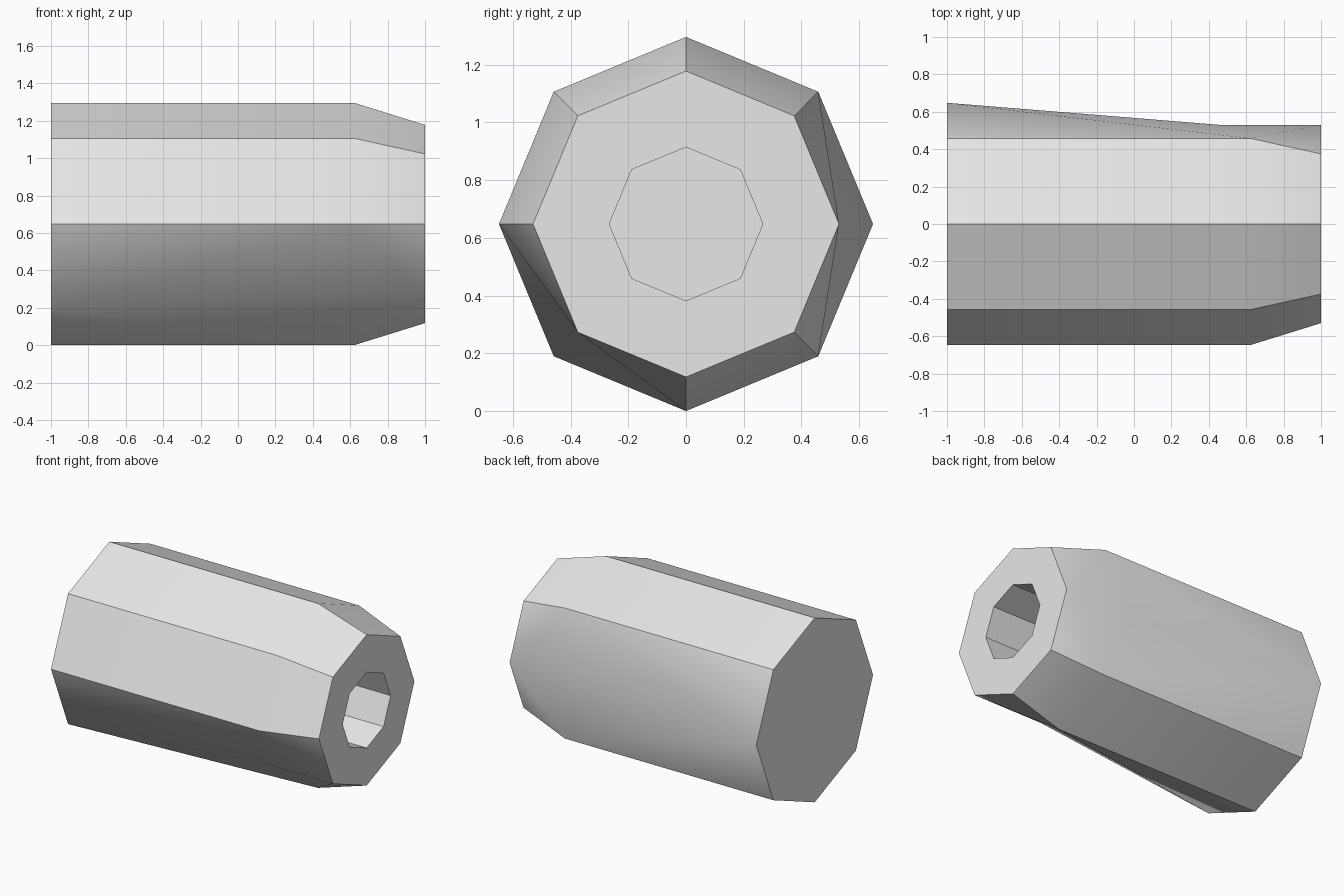
import bpy, bmesh, math

cube = bpy.data.objects.get("Cube")
if cube:
    bpy.data.objects.remove(cube, do_unlink=True)

SIDES = 8
R_BODY, R_NOSE, R_BORE = 0.648, 0.53, 0.266
X_BACK, X_SHOULDER, X_DENT, X_NOSE, X_FLOOR = -1.0, 0.62, 0.46, 1.0, 0.4
DENTS = {0, 5}  # shoulder corners pushed in to the nose radius

grey = bpy.data.materials.new("light grey")
grey.use_nodes = True
colour = (0.8, 0.8, 0.8, 1.0)
grey.diffuse_color = colour
grey.node_tree.nodes["Principled BSDF"].inputs["Base Color"].default_value = colour

bm = bmesh.new()


def ring(x, radius, dents=()):
    """Octagon of vertices around the long axis, with optional dented corners."""
    verts = []
    for i in range(SIDES):
        px, r = (X_DENT, R_NOSE) if i in dents else (x, radius)
        a = math.tau * i / SIDES
        verts.append(bm.verts.new((px, r * math.cos(a), R_BODY + r * math.sin(a))))
    return verts


def bridge(a, b, dents=(), dent_on_b=True):
    """Join two rings, folding the panels beside a dent outward."""
    for i in range(SIDES):
        j = (i + 1) % SIDES
        if i not in dents and j not in dents:
            bm.faces.new((a[i], a[j], b[j], b[i]))
        elif (i in dents) == dent_on_b:
            bm.faces.new((a[i], a[j], b[j]))
            bm.faces.new((a[i], b[j], b[i]))
        else:
            bm.faces.new((a[i], a[j], b[i]))
            bm.faces.new((a[j], b[j], b[i]))


# Outer body, tapered nose, rim and blind bore
back = ring(X_BACK, R_BODY)
shoulder = ring(X_SHOULDER, R_BODY, DENTS)
nose = ring(X_NOSE, R_NOSE)
bore_mouth = ring(X_NOSE, R_BORE)
bore_floor = ring(X_FLOOR, R_BORE)

bm.faces.new(back)
bridge(back, shoulder, DENTS, True)
bridge(shoulder, nose, DENTS, False)
bridge(nose, bore_mouth)
bridge(bore_mouth, bore_floor)
bm.faces.new(bore_floor)
bmesh.ops.recalc_face_normals(bm, faces=bm.faces[:])

mesh = bpy.data.meshes.new("octagonal_sleeve")
bm.to_mesh(mesh)
bm.free()
mesh.materials.append(grey)
sleeve = bpy.data.objects.new("octagonal_sleeve", mesh)
bpy.context.collection.objects.link(sleeve)

# Soft shading over shallow folds, crisp long edges
bpy.ops.object.select_all(action="DESELECT")
sleeve.select_set(True)
bpy.context.view_layer.objects.active = sleeve
bpy.ops.object.shade_smooth_by_angle(angle=math.radians(30))
